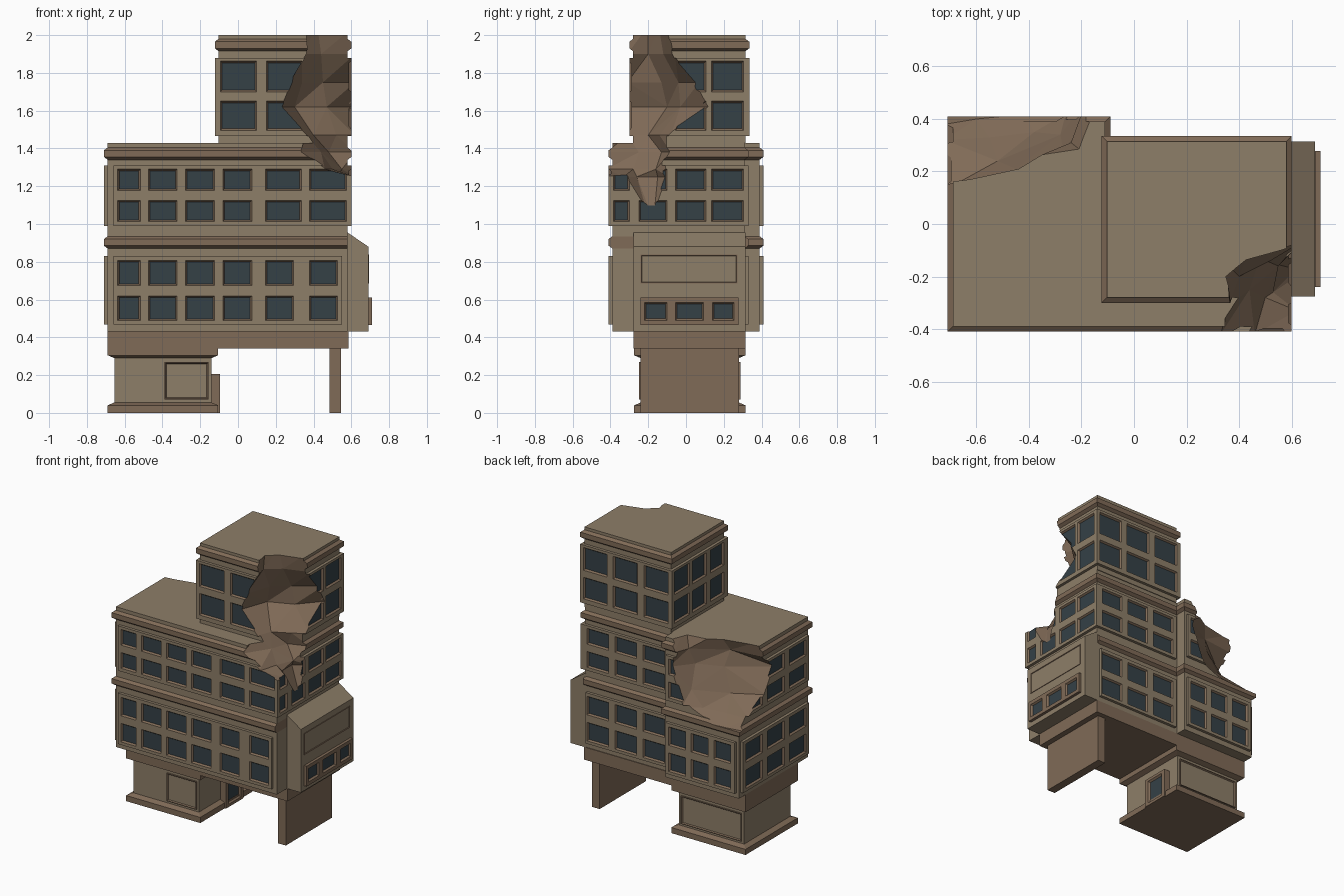
import bpy, bmesh

if "Cube" in bpy.data.objects:
    bpy.data.objects.remove(bpy.data.objects["Cube"])


def material(name, rgb):
    m = bpy.data.materials.new(name)
    m.diffuse_color = (*rgb, 1)
    m.use_nodes = True
    m.node_tree.nodes["Principled BSDF"].inputs["Base Color"].default_value = m.diffuse_color
    return m


WALL = material("wall_tan", (0.27, 0.21, 0.14))
TRIM = material("trim_brown", (0.215, 0.145, 0.095))
GLASS = material("window_glass", (0.035, 0.052, 0.062))
RUBBLE = material("broken_masonry", (0.215, 0.145, 0.095))
damaged = []


def finish(name, bm, mats, cut=False):
    me = bpy.data.meshes.new(name)
    bm.to_mesh(me)
    bm.free()
    for m in mats:
        me.materials.append(m)
    ob = bpy.data.objects.new(name, me)
    bpy.context.collection.objects.link(ob)
    if cut:
        damaged.append(ob)
    return ob


def loft(name, rings, mats=(WALL,), bands=None, cut=False, tri=False):
    """Closed solid through stacked rings; bands gives a material index per band."""
    bm = bmesh.new()
    vs = [[bm.verts.new(p) for p in r] for r in rings]
    n = len(vs[0])
    for k in range(len(vs) - 1):
        for i in range(n):
            j = (i + 1) % n
            f = bm.faces.new((vs[k][i], vs[k][j], vs[k + 1][j], vs[k + 1][i]))
            f.material_index = bands[k] if bands else 0
    for k in (0, -1):
        f = bm.faces.new(vs[k])
        f.material_index = bands[k] if bands else 0
    if tri:
        bmesh.ops.triangulate(bm, faces=bm.faces[:])
    bmesh.ops.recalc_face_normals(bm, faces=bm.faces[:])
    return finish(name, bm, mats, cut)


def rect(x0, x1, y0, y1, o=0):
    return [(x0 - o, y0 - o), (x1 + o, y0 - o), (x1 + o, y1 + o), (x0 - o, y1 + o)]


def at(outline, z):
    return [(x, y, z) for x, y in outline]


def box(name, x0, x1, y0, y1, z0, z1, mat):
    return loft(name, [at(rect(x0, x1, y0, y1), z) for z in (z0, z1)], (mat,))


def spans(a, b, n, gap):
    """n equal windows between a and b."""
    w = (b - a - gap * (n - 1)) / n
    return [(a + i * (w + gap), a + i * (w + gap) + w) for i in range(n)]


def panel(name, side, plane, u0, u1, v0, v1, cols, rows, t=0.02, frame=0.012,
          mat=WALL, cut=False):
    """Raised wall panel with sunken framed windows."""
    place = {"front": lambda u, v, d: (u, plane - d, v), "back": lambda u, v, d: (u, plane + d, v),
             "right": lambda u, v, d: (plane + d, u, v), "left": lambda u, v, d: (plane - d, u, v)}[side]
    us = [u0] + [e for c in cols for e in c] + [u1]
    vz = [v0] + [e for r in rows for e in r] + [v1]
    a, b = len(us) - 1, len(vz) - 1
    bm = bmesh.new()
    g = [[bm.verts.new(place(u, v, t)) for v in vz] for u in us]
    wins = []
    for i in range(a):
        for j in range(b):
            f = bm.faces.new((g[i][j], g[i + 1][j], g[i + 1][j + 1], g[i][j + 1]))
            if i % 2 and j % 2:
                wins.append(f)
    ring = ([(i, 0) for i in range(a)] + [(a, j) for j in range(b)]
            + [(i, b) for i in range(a, 0, -1)] + [(0, j) for j in range(b, 0, -1)])
    back = [bm.verts.new(place(us[i], vz[j], -0.005)) for i, j in ring]
    for k, (i, j) in enumerate(ring):
        m = (k + 1) % len(ring)
        bm.faces.new((g[i][j], g[ring[m][0]][ring[m][1]], back[m], back[k]))
    bm.faces.new(back)
    bmesh.ops.recalc_face_normals(bm, faces=bm.faces[:])
    rims = bmesh.ops.inset_individual(bm, faces=wins, thickness=frame, depth=-0.012)["faces"]
    for f in rims:
        f.material_index = 1
    for f in wins:
        f.material_index = 2
    return finish(name, bm, (mat, TRIM, GLASS), cut)


# Main block with both cornices in one solid: L-shaped plan, wing at the back left
def plan(o, r):
    return [(-.69 - o, -.39 - o), (.58 + r, -.39 - o), (.58 + r, .31 + o),
            (-.11 + o, .31 + o), (-.11 + o, .39 + o), (-.69 - o, .39 + o)]


levels = [(.43, 0, 0), (.87, 0, 0), (.885, .02, 0), (.92, .02, 0), (.935, 0, 0),
          (1.34, 0, 0), (1.355, .02, .02), (1.39, .02, .02), (1.405, 0, 0), (1.43, 0, 0)]
loft("main_block", [at(plan(o, r), z) for z, o, r in levels], (WALL, TRIM),
     [0, 1, 1, 1, 0, 1, 1, 1, 0], cut=True)

# Tower with its cornice
levels = [(1.43, 0), (1.915, 0), (1.93, .02), (1.965, .02), (1.98, 0), (2.0, 0)]
loft("tower", [at(rect(-.103, .58, -.28, .315, o), z) for z, o in levels], (WALL, TRIM),
     [0, 1, 1, 1, 0], cut=True)

# Ground floor: entrance block, slab above it, wall pillar on the right
levels = [(0, .035), (.04, .035), (.055, 0), (.29, 0), (.305, .035), (.34, .035)]
loft("entrance_block", [at(rect(-.655, -.14, -.24, .28, o), z) for z, o in levels], (WALL, TRIM),
     [1, 1, 0, 1, 1])
box("support_slab", -.69, .585, -.277, .315, .34, .43, TRIM)
box("support_pillar", .485, .545, -.24, .28, 0, .34, TRIM)
panel("entrance_front_window", "front", -.24, -.39, -.155, .07, .27, [(-.385, -.16)], [(.075, .265)],
      .008, mat=TRIM)
panel("entrance_back_window", "back", .28, -.635, -.16, .07, .27, [(-.63, -.165)], [(.075, .265)],
      .008, mat=TRIM)
panel("entrance_door", "right", -.14, .0, .2, 0, .205, [(.03, .17)], [(.02, .185)], .045, .015, TRIM)

# Bay on the right side with sloped top
profile = [(.57, .43), (.69, .43), (.69, .88), (.58, .955), (.57, .955)]
loft("side_bay", [[(x, y, z) for x, z in profile] for y in (-.277, .315)])
panel("bay_wide_window", "right", .69, -.24, .272, .685, .838, [(-.235, .267)], [(.69, .833)],
      .004, mat=TRIM)
panel("bay_lower_panel", "right", .69, -.24, .278, .465, .61,
      [(-.22, -.1), (-.055, .093), (.14, .255)], [(.49, .584)], mat=TRIM)

# Window panels on every wall
LOW = (.467, .83), [(.488, .62), (.674, .806)]
UP = (.99, 1.31), [(1.013, 1.125), (1.178, 1.29)]
TOP = (1.465, 1.88), [(1.496, 1.65), (1.70, 1.862)]
front = [(-.637, -.517), (-.474, -.322), (-.278, -.124), (-.08, .073)]
side_cols = [(-.25, -.1), (-.055, .105), (.135, .304)]
tower_cols = [(-.093, .098), (.15, .34), (.39, .575)]
wing_cols = spans(-.64, -.15, 3, .045)
left_cols = spans(-.34, .34, 3, .06)
rear_cols = spans(-.06, .55, 3, .05)
walls = [
    ("front_lower", "front", -.39, -.66, .55, LOW, front + [(.145, .295), (.378, .526)]),
    ("front_upper", "front", -.39, -.66, .60, UP, front + [(.145, .335), (.378, .574)]),
    ("left_lower", "left", -.69, -.37, .37, LOW, left_cols),
    ("left_upper", "left", -.69, -.37, .37, UP, left_cols),
    ("wing_rear_lower", "back", .39, -.67, -.125, LOW, wing_cols),
    ("wing_rear_upper", "back", .39, -.67, -.125, UP, wing_cols),
    ("rear_lower", "back", .31, -.09, .56, LOW, rear_cols),
    ("rear_upper", "back", .31, -.09, .58, UP, rear_cols),
    ("right_upper", "right", .58, -.39, .33, UP, [(-.384, -.3)] + side_cols),
    ("tower_front", "front", -.28, -.123, .60, TOP, tower_cols),
    ("tower_rear", "back", .315, -.123, .58, TOP, tower_cols),
    ("tower_right", "right", .58, -.28, .335, TOP, side_cols),
    ("tower_left", "left", -.103, -.28, .315, TOP, side_cols),
]
for name, side, plane, u0, u1, (v, rows), cols in walls:
    panel(name + "_windows", side, plane, u0, u1, *v, cols, rows, cut=True)

# Broken corners: jagged cutters. Each row: z, then four points of the broken edge
corner = [
    (2.05, .36, -.31, .355, -.20, .42, -.145, .62, -.09),
    (1.90, .37, -.31, .34, -.20, .44, -.12, .62, -.06),
    (1.75, .28, -.31, .34, -.13, .45, -.04, .62, .07),
    (1.62, .225, -.31, .30, -.10, .47, -.03, .62, .14),
    (1.47, .36, -.31, .40, -.20, .52, -.14, .62, -.08),
    (1.38, .33, -.42, .44, -.25, .48, -.13, .62, -.08),
    (1.29, .46, -.42, .50, -.28, .55, -.16, .62, -.09),
    (1.25, .62, -.33, .53, -.26, .53, -.15, .62, -.09),
    (1.04, .62, -.20, .61, -.18, .61, -.17, .62, -.16)]
wing = [
    (1.48, -.13, .42, -.19, .27, -.42, .235, -.72, .17),
    (1.35, -.20, .42, -.24, .31, -.47, .17, -.72, .14),
    (1.24, -.16, .42, -.27, .28, -.45, .21, -.72, .02),
    (1.08, -.22, .42, -.28, .34, -.52, .24, -.72, .13),
    (.98, -.26, .42, -.38, .35, -.55, .33, -.72, .32),
    (.915, -.42, .42, -.50, .41, -.60, .40, -.72, .38)]


def cutter(name, rows, ox, oy):
    rings = []
    for z, *p in rows:
        pts = list(zip(p[::2], p[1::2]))
        rings.append(at([(pts[0][0], oy)] + pts + [(ox, pts[-1][1]), (ox, oy)], z))
    ob = loft(name, rings, (RUBBLE,), tri=True)
    ob.hide_render = True
    return ob


cutters = [cutter("front_corner_break", corner, .85, -.6), cutter("wing_corner_break", wing, -.85, .6)]
for ob in damaged:
    bpy.context.view_layer.objects.active = ob
    for c in cutters:
        mod = ob.modifiers.new("break", "BOOLEAN")
        mod.operation, mod.solver, mod.object = "DIFFERENCE", "EXACT", c
        mod.material_mode = "TRANSFER"
        bpy.ops.object.modifier_apply(modifier=mod.name)
for c in cutters:
    bpy.data.objects.remove(c)
